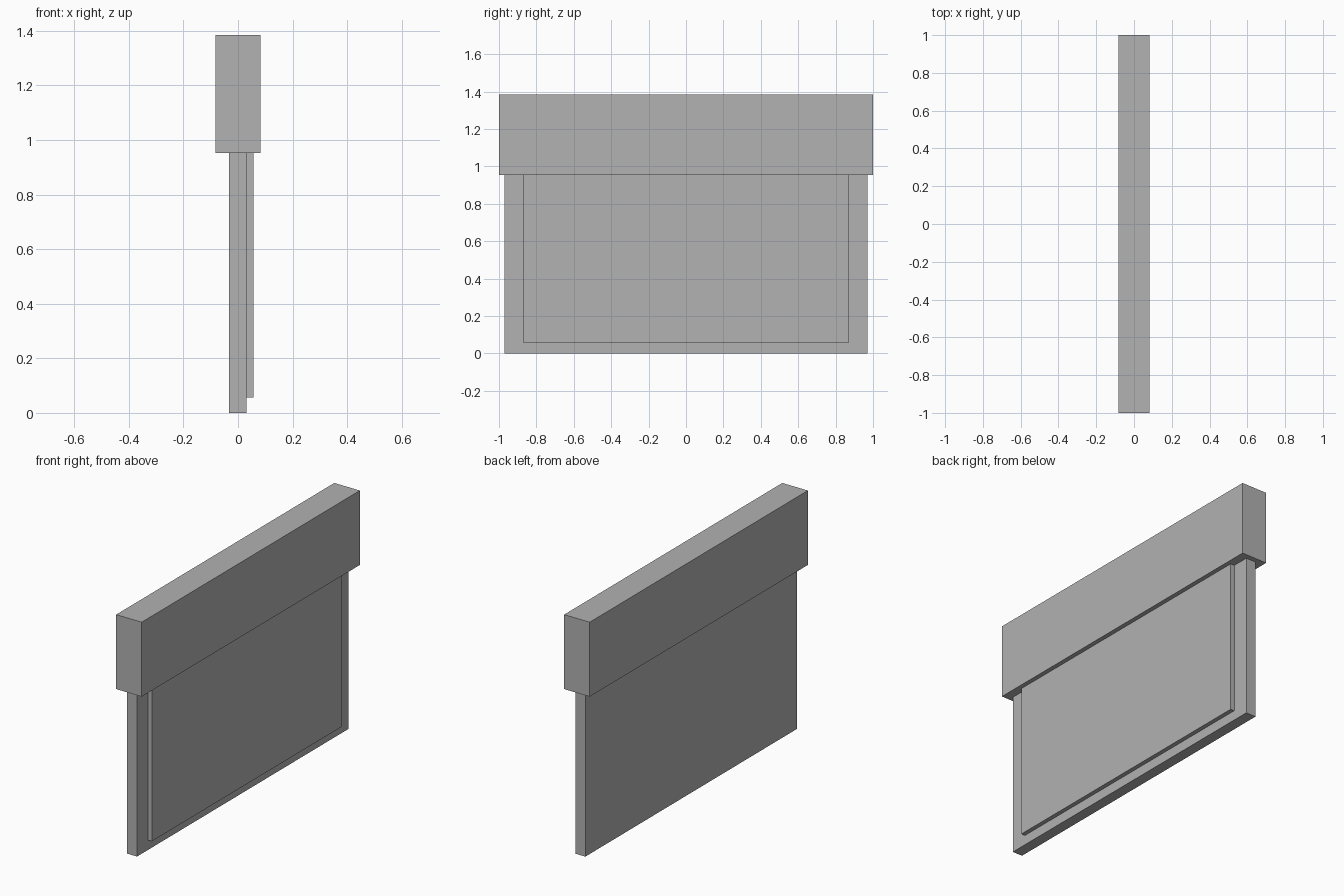
import bpy

cube = bpy.data.objects.get("Cube")
if cube:
    bpy.data.objects.remove(cube, do_unlink=True)

grey = bpy.data.materials.new("plain grey")
grey.use_nodes = True
colour = (0.445, 0.445, 0.445, 1)
grey.diffuse_color = colour
grey.node_tree.nodes["Principled BSDF"].inputs["Base Color"].default_value = colour


def box(name, x, y, z):
    """Flat-sided block spanning the given (low, high) ranges."""
    spans = (x, y, z)
    bpy.ops.mesh.primitive_cube_add(size=1, location=[(a + b) / 2 for a, b in spans])
    obj = bpy.context.object
    obj.name = name
    obj.scale = [b - a for a, b in spans]
    bpy.ops.object.transform_apply(location=False, rotation=False, scale=True)
    obj.data.materials.append(grey)
    return obj


HEADER_BOTTOM = 0.953

# Thick beam across the top
box("header_beam", (-0.082, 0.082), (-1, 1), (HEADER_BOTTOM, 1.385))
# Thin board hanging below the beam
box("backing_board", (-0.033, 0.031), (-0.97, 0.97), (0, HEADER_BOTTOM))
# Raised panel on the left face of the board
box("raised_panel", (0.031, 0.056), (-0.87, 0.87), (0.057, HEADER_BOTTOM))
